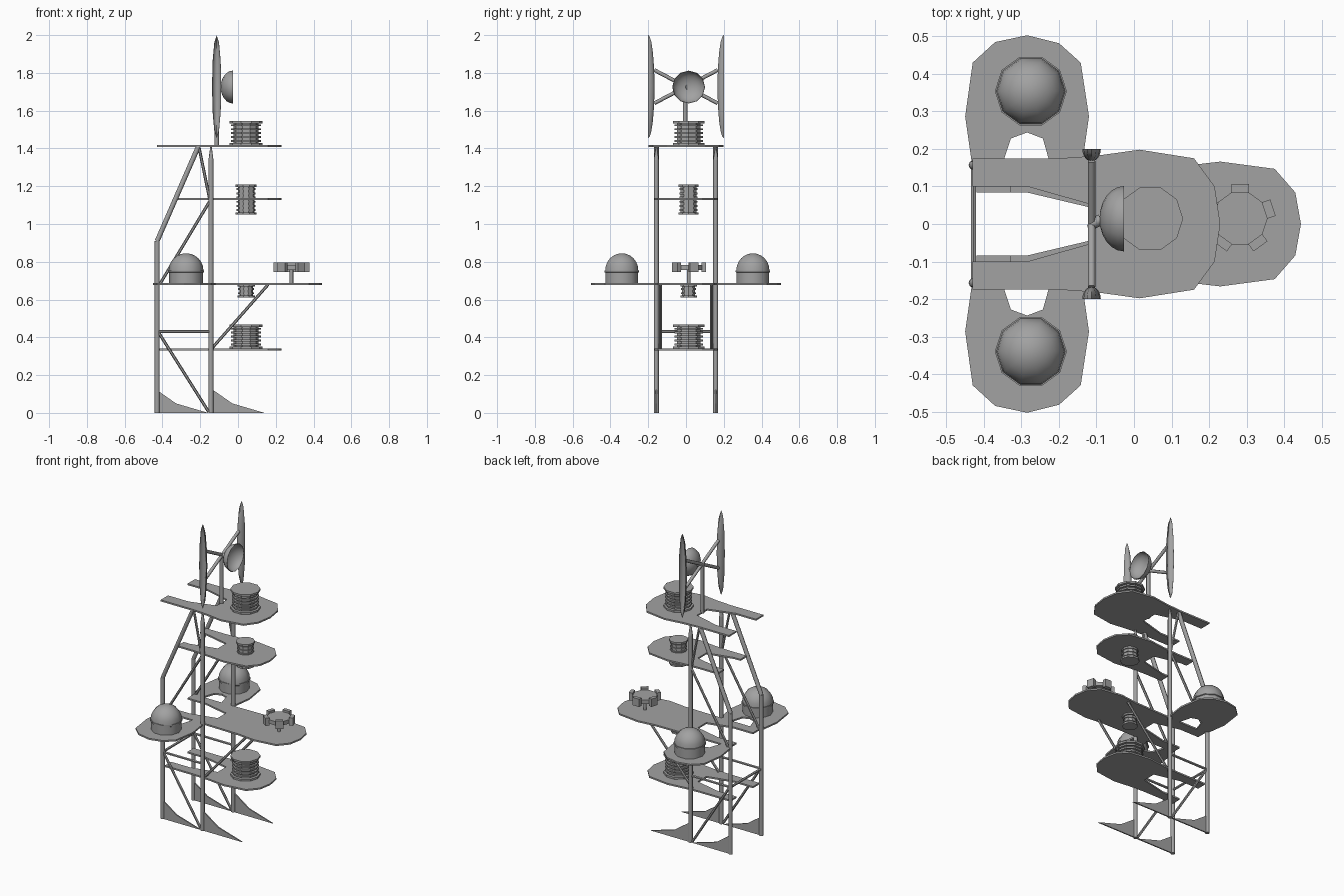
import bpy, bmesh, math
from mathutils import Vector, Matrix

cube = bpy.data.objects.get("Cube")
if cube:
    bpy.data.objects.remove(cube, do_unlink=True)

grey = bpy.data.materials.new("mid_grey")
grey.use_nodes = True
grey.diffuse_color = (0.36, 0.36, 0.36, 1)
grey.node_tree.nodes["Principled BSDF"].inputs["Base Color"].default_value = (0.36, 0.36, 0.36, 1)


def finish(name, bm, smooth=None):
    bmesh.ops.recalc_face_normals(bm, faces=bm.faces)
    mesh = bpy.data.meshes.new(name)
    bm.to_mesh(mesh)
    bm.free()
    mesh.materials.append(grey)
    obj = bpy.data.objects.new(name, mesh)
    bpy.context.collection.objects.link(obj)
    if smooth:
        bpy.ops.object.select_all(action='DESELECT')
        obj.select_set(True)
        bpy.context.view_layer.objects.active = obj
        bpy.ops.object.shade_smooth_by_angle(angle=math.radians(smooth))
    return obj


def tube(name, points, r=0.013, tip=None, sides=8):
    """Straight rods joined end to end; tip narrows the last one."""
    bm = bmesh.new()
    for i in range(len(points) - 1):
        a, b = Vector(points[i]), Vector(points[i + 1])
        d = b - a
        m = Matrix.Translation((a + b) / 2) @ d.to_track_quat('Z', 'Y').to_matrix().to_4x4()
        end = tip if tip is not None and i == len(points) - 2 else r
        bmesh.ops.create_cone(bm, cap_ends=True, segments=sides, radius1=r, radius2=end,
                              depth=d.length, matrix=m)
    return finish(name, bm, 50)


def plate(name, outline, matrix, thick):
    """Flat outline extruded along its local z."""
    bm = bmesh.new()
    face = bm.faces.new([bm.verts.new((x, y, 0)) for x, y in outline])
    ext = bmesh.ops.extrude_face_region(bm, geom=[face])
    verts = [v for v in ext["geom"] if isinstance(v, bmesh.types.BMVert)]
    bmesh.ops.translate(bm, verts=verts, vec=(0, 0, thick))
    bmesh.ops.transform(bm, matrix=matrix, verts=bm.verts)
    return finish(name, bm)


def lathe(name, profile, matrix, sides=10, smooth=None):
    """Profile of (radius, height) turned about local z."""
    bm = bmesh.new()
    vs = [bm.verts.new((r, 0, z)) for r, z in profile]
    es = [bm.edges.new(p) for p in zip(vs, vs[1:])]
    bmesh.ops.spin(bm, geom=vs + es, cent=(0, 0, 0), axis=(0, 0, 1),
                   angle=math.tau, steps=sides)
    bmesh.ops.remove_doubles(bm, verts=bm.verts, dist=0.0002)
    bmesh.ops.transform(bm, matrix=matrix, verts=bm.verts)
    return finish(name, bm, smooth)


def mirrored(half):
    return half + [(x, -y) for x, y in reversed(half) if abs(y) > 0.0001]


# Forked decks: rounded head with two arms reaching back
def deck(name, z, back, width, shift=0.0):
    half = [(0.23 + shift, 0), (0.215 + shift, 0.1), (0.16 + shift, 0.175),
            (0.015 + shift, 0.198), (-0.1 + shift, 0.182), (-0.2, 0.175),
            (back, 0.175), (back, 0.1), (-0.285, 0.1), (-0.115, 0.052)]
    plate(name, mirrored([(x, y * width) for x, y in half]), Matrix.Translation((0, 0, z - 0.005)), 0.01)


deck("top_deck", 1.413, -0.43, 1.0)
deck("upper_deck", 1.133, -0.33, 0.84)
deck("main_deck", 0.683, -0.42, 0.84, 0.215)
deck("lower_deck", 0.335, -0.42, 0.84)

# Frame, pod decks and domes, repeated on both sides
pod = [(-0.43, 0.147), (-0.45, 0.287), (-0.43, 0.43), (-0.37, 0.485), (-0.285, 0.503),
       (-0.2, 0.482), (-0.142, 0.43), (-0.12, 0.287), (-0.14, 0.147), (-0.22, 0.147),
       (-0.243, 0.228), (-0.285, 0.244), (-0.328, 0.228), (-0.355, 0.147)]
fin = [(0, 0), (0.27, 0), (0.1, 0.05), (0, 0.12)]
upright = Matrix.Rotation(math.pi / 2, 4, 'X')
dome = [(0, 0), (0.09, 0), (0.09, 0.055), (0.096, 0.058), (0.096, 0.068)]
dome += [(0.092 * math.cos(a), 0.068 + 0.09 * math.sin(a))
         for a in [i * math.pi / 12 for i in range(7)]]
bowl = [(math.sin(i * math.pi / 12), 1 - math.cos(i * math.pi / 12)) for i in range(7)]


def dish(name, radius, depth, matrix):
    outer = [(r * radius, h * depth) for r, h in bowl]
    inner = [(r * radius * 0.98, h * (depth - 0.004) + 0.004) for r, h in reversed(bowl)]
    return lathe(name, outer + inner, matrix, 12, 40)


for side, s in (("left", 1), ("right", -1)):
    y = 0.157 * s
    yi = 0.135 * s
    tube(side + "_back_leg", [(-0.428, y, 0), (-0.428, y, 0.91), (-0.21, y, 1.41)])
    tube(side + "_front_leg", [(-0.143, y, 0), (-0.143, y, 1.34), (-0.143, y, 1.41)], tip=0.004)
    braces = [((-0.42, 0.425), (-0.155, 0.005)), ((-0.42, 0.43), (-0.15, 0.43)),
              ((-0.415, 0.68), (-0.15, 1.12)), ((-0.205, 1.4), (-0.15, 1.13))]
    for i, (a, b) in enumerate(braces):
        tube(f"{side}_brace_{i + 1}", [(a[0], y, a[1]), (b[0], y, b[1])], 0.008, sides=6)
    tube(side + "_deck_strut", [(-0.14, yi, 0.34), (0.16, yi, 0.68)], 0.008, sides=6)
    for part, x in (("back", -0.428), ("front", -0.13)):
        plate(f"{side}_{part}_foot_fin", fin, Matrix.Translation((x, y + 0.004, 0)) @ upright, 0.008)
    plate(side + "_pod_deck", [(x, py * s) for x, py in pod], Matrix.Translation((0, 0, 0.678)), 0.01)
    lathe(side + "_dome", dome, Matrix.Translation((-0.275, 0.347 * s + 0.007, 0.687)), 10, 40)

    # Tall narrow reflector, open outward
    m = (Matrix.Translation((-0.113, 0.167 * s, 1.727)) @ Matrix.Diagonal((0.09, 1, 1, 1))
         @ Matrix.Rotation(-s * math.pi / 2, 4, 'X'))
    dish(side + "_tall_reflector", 0.273, 0.033, m)

# Cross bar, mast and crossed reflector arms
tube("back_cross_bar", [(-0.428, -0.157, 0.43), (-0.428, 0.157, 0.43)], 0.008, sides=6)
tube("mast", [(-0.113, -0.005, 1.41), (-0.113, -0.005, 1.73)], 0.012)
for name, d in (("rising", 1), ("falling", -1)):
    tube(name + "_reflector_arm", [(-0.113, -0.168, 1.727 - 0.088 * d),
                                   (-0.113, 0.168, 1.727 + 0.088 * d)], 0.01)

# Round dish facing +x
dish("round_dish", 0.087, 0.065,
     Matrix.Translation((-0.092, 0.014, 1.725)) @ Matrix.Rotation(math.pi / 2, 4, 'Y'))
tube("dish_mount", [(-0.113, 0, 1.725), (-0.088, 0.012, 1.725)], 0.015)


# Ribbed drums: wide end flanges and thin ribs on a core
def drum(name, z0, z1, r, core, ribs, rib_r):
    h = z1 - z0
    t = 0.012
    prof = [(0, 0), (r, 0), (r, t), (core, t)]
    for i in range(ribs):
        z = t + (h - 2 * t) * (i + 0.5) / ribs
        prof += [(core, z - 0.005), (rib_r, z - 0.005), (rib_r, z + 0.005), (core, z + 0.005)]
    prof += [(core, h - t), (r, h - t), (r, h), (0, h)]
    lathe(name, prof, Matrix.Translation((0.043, 0.014, z0)))


drum("top_drum", 1.417, 1.545, 0.088, 0.066, 5, 0.079)
drum("upper_drum", 1.05, 1.208, 0.056, 0.044, 6, 0.05)
drum("hanging_drum", 0.61, 0.68, 0.046, 0.036, 2, 0.042)
drum("lower_drum", 0.34, 0.468, 0.088, 0.066, 5, 0.079)

# Sensor wheel with five blocks on its rim
hub = Vector((0.283, 0.015, 0))
tube("sensor_stem", [hub + Vector((0, 0, 0.68)), hub + Vector((0, 0, 0.76))], 0.01)
lathe("sensor_wheel", [(0, 0), (0.073, 0), (0.073, 0.025), (0, 0.025)],
      Matrix.Translation(hub + Vector((0, 0, 0.757))))
for i in range(5):
    bm = bmesh.new()
    m = (Matrix.Translation(hub + Vector((0, 0, 0.77)))
         @ Matrix.Rotation(math.radians(18 + 72 * i), 4, 'Z')
         @ Matrix.Translation((0.08, 0, 0)) @ Matrix.Diagonal((0.024, 0.046, 0.05, 1)))
    bmesh.ops.create_cube(bm, size=1, matrix=m)
    finish(f"sensor_block_{i + 1}", bm)
